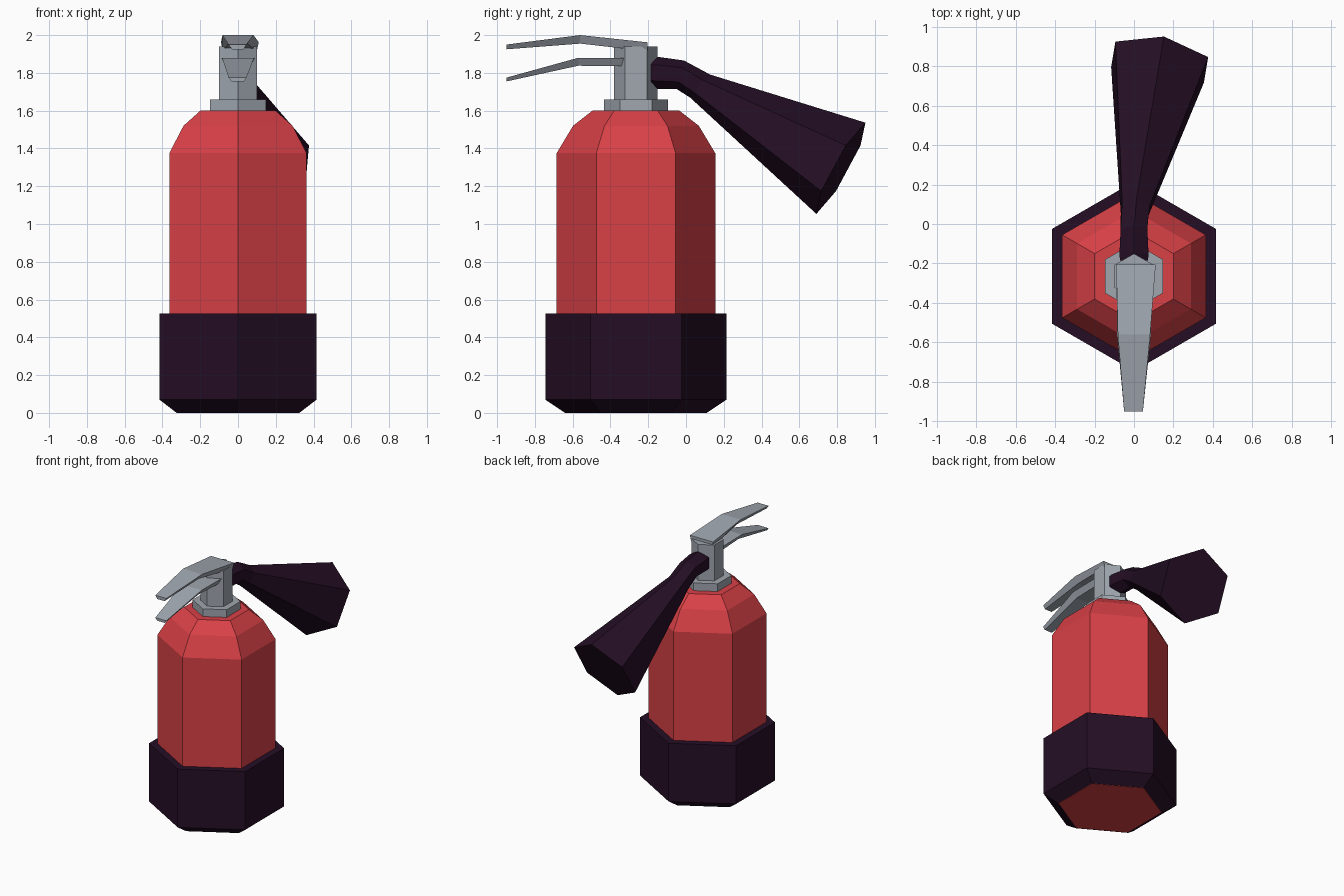
import bpy, bmesh, math
from mathutils import Vector

if "Cube" in bpy.data.objects:
    bpy.data.objects.remove(bpy.data.objects["Cube"])

CY = -0.265  # tank axis


def material(name, rgb):
    m = bpy.data.materials.new(name)
    m.diffuse_color = (*rgb, 1)
    m.use_nodes = True
    m.node_tree.nodes["Principled BSDF"].inputs["Base Color"].default_value = m.diffuse_color
    return m


RED = material("red paint", (0.69, 0.052, 0.062))
DARK = material("dark rubber", (0.018, 0.0045, 0.018))
GREY = material("grey metal", (0.35, 0.385, 0.43))


def loft(name, rings, mat, cap_start=True, cap_end=True):
    """Skin a list of equal-length vertex rings."""
    bm = bmesh.new()
    loops = [[bm.verts.new(p) for p in ring] for ring in rings]
    n = len(loops[0])
    for a, b in zip(loops, loops[1:]):
        for i in range(n):
            j = (i + 1) % n
            bm.faces.new((a[i], a[j], b[j], b[i]))
    if cap_start:
        bm.faces.new(loops[0][::-1])
    if cap_end:
        bm.faces.new(loops[-1])
    bmesh.ops.recalc_face_normals(bm, faces=bm.faces)
    me = bpy.data.meshes.new(name)
    bm.to_mesh(me)
    bm.free()
    me.materials.append(mat)
    ob = bpy.data.objects.new(name, me)
    bpy.context.collection.objects.link(ob)
    return ob


def hexagon(center, r, normal):
    """Six-sided ring with a corner pointing up (or to +y when flat)."""
    n = Vector(normal).normalized()
    ref = Vector((0, 1, 0)) if n.z > 0.99 else Vector((0, 0, 1))
    u = (ref - ref.dot(n) * n).normalized()
    s = n.cross(u)
    return [Vector(center) + r * (math.cos(k * math.pi / 3) * u + math.sin(k * math.pi / 3) * s)
            for k in range(6)]


def turned(name, profile, mat, **kw):
    return loft(name, [hexagon((0, CY, z), r, (0, 0, 1)) for r, z in profile], mat, **kw)


# Tank, base boot and valve
turned("tank", [(0.372, 0), (0.42, 0.10), (0.42, 1.375), (0.333, 1.52), (0.23, 1.6)], RED)
turned("base_boot", [(0.375, 0), (0.48, 0.07), (0.48, 0.525), (0.415, 0.525)], DARK,
       cap_start=False, cap_end=False)
turned("neck_collar", [(0.17, 1.595), (0.17, 1.66)], GREY)
turned("valve_stem", [(0.115, 1.65), (0.115, 1.94)], GREY)


# Levers: trapezoid sections (y, top z, bottom z, left x, right x, bottom width ratio)
def lever(name, sections):
    loft(name, [[(l, y, t), (r, y, t), (r * k, y, b), (l * k, y, b)]
                for y, t, b, l, r, k in sections], GREY)


lever("upper_lever", [(-0.205, 1.962, 1.915, -0.09, 0.11, 0.9),
                      (-0.56, 2.0, 1.955, -0.082, 0.082, 0.6),
                      (-0.95, 1.95, 1.925, -0.05, 0.045, 0.65)])
lever("lower_lever", [(-0.33, 1.88, 1.835, -0.088, 0.088, 0.75),
                      (-0.57, 1.88, 1.838, -0.085, 0.085, 0.65),
                      (-0.95, 1.775, 1.755, -0.05, 0.045, 0.7)])

# Discharge horn: bent hexagonal tube flaring out
horn = [((0, -0.185, 1.80), 0.082, (0, 1, 0)),
        ((0, -0.15, 1.80), 0.085, (0, 1, 0)),
        ((0, -0.03, 1.79), 0.078, (0, 0.97, -0.25)),
        ((0.006, 0.075, 1.73), 0.081, (0.1, 0.75, -0.66)),
        ((0.13, 0.82, 1.295), 0.275, (0.144, 0.865, -0.478))]
loft("discharge_horn", [hexagon(*h) for h in horn], DARK)
